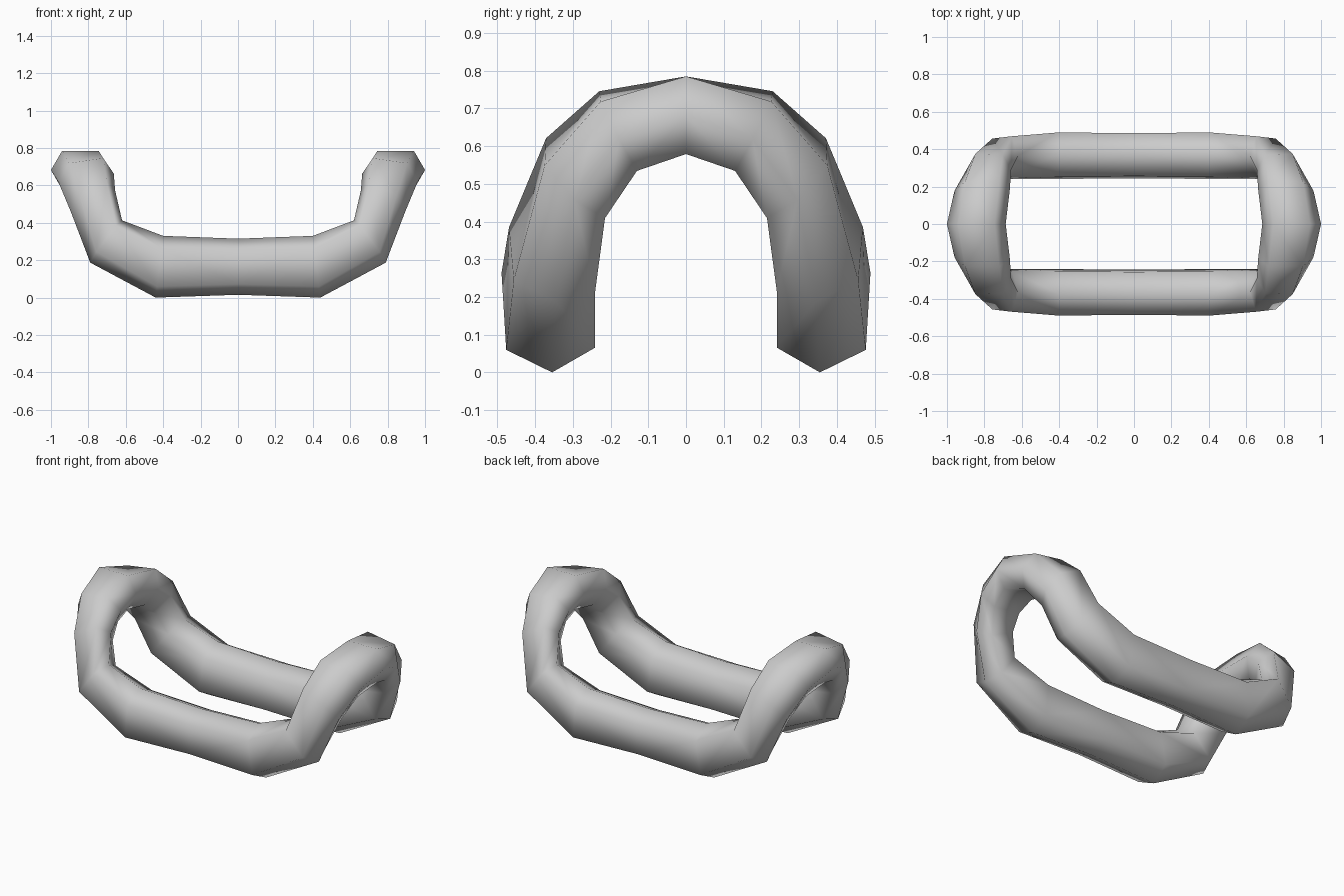
import bpy
import bmesh
from mathutils import Vector

default_cube = bpy.data.objects.get("Cube")
if default_cube:
    bpy.data.objects.remove(default_cube, do_unlink=True)


def make_material(name, colour):
    material = bpy.data.materials.new(name)
    material.use_nodes = True
    material.diffuse_color = colour
    for node in material.node_tree.nodes:
        if node.type == 'BSDF_PRINCIPLED':
            node.inputs["Base Color"].default_value = colour
    return material


def hexagon(centre, long_axis, side):
    """Elongated six-sided section, starting at the lower point."""
    centre, long_axis, side = Vector(centre), Vector(long_axis), Vector(side)
    shoulder = long_axis * 0.62
    return [centre - long_axis, centre + side - shoulder,
            centre + side + shoulder, centre + long_axis,
            centre - side + shoulder, centre - side - shoulder]


# Sections of a quarter loop, from mid rail to the crown of the end arch:
# centre, half length towards the inner point, half width towards the outside
sections = [
    ((0, .365, .165), (0, .01, .15), (0, .115, 0)),
    ((.42, .365, .165), (-.02, .01, .165), (0, .118, -.003)),
    ((.705, .355, .3), (-.085, .01, .113), (0, .108, .015)),
    ((.775, .293, .515), (-.118, -.003, .058), (0, .08, .07)),
    ((.812, .18, .64), (-.148, .003, .022), (0, .048, .092)),
    ((.843, 0, .682), (-.157, 0, 0), (0, 0, .103)),
]

# Quarter tube skinned through the sections
bm = bmesh.new()
rings = [[bm.verts.new(point) for point in hexagon(*section)]
         for section in sections]
for ring, following in zip(rings, rings[1:]):
    for j in range(len(ring)):
        k = (j + 1) % len(ring)
        bm.faces.new((ring[j], ring[k], following[k]))
        bm.faces.new((ring[j], following[k], following[j]))
for face in bm.faces:
    face.smooth = True

mesh = bpy.data.meshes.new("saddle_loop")
bm.to_mesh(mesh)
bm.free()
mesh.materials.append(make_material("plain grey", (.6, .6, .6, 1)))

saddle_loop = bpy.data.objects.new("saddle_loop", mesh)
bpy.context.collection.objects.link(saddle_loop)

# Mirror the quarter into the full closed loop
mirror = saddle_loop.modifiers.new("four_quarters", 'MIRROR')
mirror.use_axis = (True, True, False)
mirror.use_clip = True
mirror.merge_threshold = 0.001
